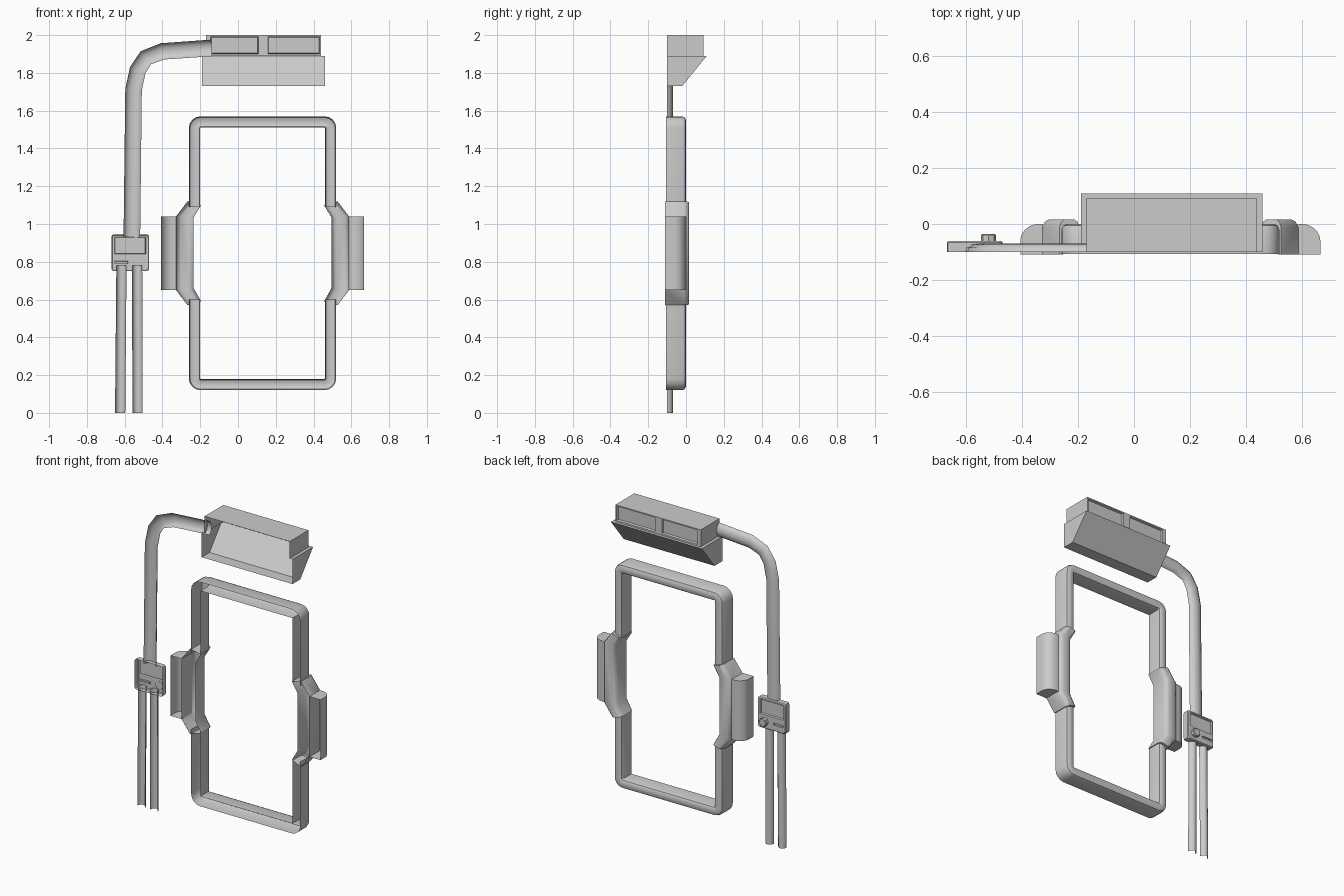
import bpy, bmesh, math
from mathutils import Vector

if "Cube" in bpy.data.objects:
    bpy.data.objects.remove(bpy.data.objects["Cube"])

CX = 0.13        # mirror axis of the door surround
WALL = -0.107    # open rear edge that sits on a wall


def loft(name, rings, closed=False, caps=(), windows=()):
    """Skin consecutive rings of points; windows are recessed panels in the +y face."""
    bm = bmesh.new()
    vr = [[bm.verts.new(p) for p in r] for r in rings]
    n = len(vr[0])
    for a, b in zip(vr, vr[1:]):
        for i in range(n if closed else n - 1):
            j = (i + 1) % n
            bm.faces.new((a[i], a[j], b[j], b[i]))
    for c in caps:
        bm.faces.new(vr[c])
    bmesh.ops.recalc_face_normals(bm, faces=bm.faces)
    for x0, x1, z0, z1, wall, rim, depth in windows:
        for co, no in (((x0, 0, 0), (1, 0, 0)), ((x1, 0, 0), (1, 0, 0)),
                       ((0, 0, z0), (0, 0, 1)), ((0, 0, z1), (0, 0, 1))):
            geom = bm.verts[:] + bm.edges[:] + bm.faces[:]
            bmesh.ops.bisect_plane(bm, geom=geom, plane_co=co, plane_no=no, dist=1e-5)
        pick = []
        for f in bm.faces:
            c = f.calc_center_median()
            if x0 < c.x < x1 and z0 < c.z < z1 and abs(c.y - wall) < 1e-3:
                pick.append(f)
        bmesh.ops.inset_region(bm, faces=pick, thickness=rim, use_boundary=True)
        for v in {v for f in pick for v in f.verts}:
            v.co.y -= depth
    return finish(name, bm)


def finish(name, bm):
    me = bpy.data.meshes.new(name)
    bm.to_mesh(me)
    bm.free()
    ob = bpy.data.objects.new(name, me)
    bpy.context.collection.objects.link(ob)
    bpy.ops.object.select_all(action='DESELECT')
    ob.select_set(True)
    bpy.context.view_layer.objects.active = ob
    bpy.ops.object.shade_smooth_by_angle(angle=math.radians(35))
    return ob


def rounded_rect(x0, x1, z0, z1, r, y, seg=4):
    pts = []
    for k, (cx, cz) in enumerate(((x1 - r, z1 - r), (x0 + r, z1 - r),
                                  (x0 + r, z0 + r), (x1 - r, z0 + r))):
        for i in range(seg + 1):
            a = math.pi / 2 * (k + i / seg)
            pts.append((cx + r * math.cos(a), y, cz + r * math.sin(a)))
    return pts


def conduit(name, path, half_width, y_back=-0.1, height=0.03, seg=6):
    """Half-round pipe, open towards the wall, along an (x, z) path."""
    pts = [Vector(p) for p in path]
    rings = []
    for i, p in enumerate(pts):
        t1 = (p - pts[max(i - 1, 0)]).normalized()
        t2 = (pts[min(i + 1, len(pts) - 1)] - p).normalized()
        t = (t1 + t2).normalized()
        n = Vector((-t.y, t.x))
        ring = []
        for k in range(seg + 1):
            a = math.pi * k / seg
            q = p + n * half_width * math.cos(a)
            ring.append((q.x, y_back + height * math.sin(a), q.y))
        rings.append(ring)
    return loft(name, rings)


# Door surround: hollow rounded channel, interrupted at the side bulges
profile = [(0, WALL), (0, -0.02), (0.006, -0.006), (0.02, 0), (0.045, 0),
           (0.055, -0.006), (0.06, -0.02), (0.06, -0.1)]
surround = loft("door_surround",
                [rounded_rect(-0.26 + d, 0.52 - d, 0.12 + d, 1.57 - d,
                              max(0.062 - d, 0.003), y) for d, y in profile], closed=True)
bm = bmesh.new()
bm.from_mesh(surround.data)
for z in (0.6, 1.09):
    bmesh.ops.bisect_plane(bm, geom=bm.verts[:] + bm.edges[:] + bm.faces[:],
                           plane_co=(0, 0, z), plane_no=(0, 0, 1))
bmesh.ops.delete(bm, geom=[f for f in bm.faces if 0.6 < f.calc_center_median().z < 1.09],
                 context='FACES')
bm.to_mesh(surround.data)
bm.free()

# Side bulges and rounded side housings, mirrored about the surround centre
outer = [(0.527, 1.12), (0.588, 1.04), (0.588, 0.65), (0.527, 0.57)]
inner = [(0.455, 1.1), (0.495, 1.035), (0.495, 0.66), (0.455, 0.59)]
section = [(0, -0.11), (0, -0.012), (0.1, 0.008), (0.25, 0.016), (0.75, 0.016),
           (0.9, 0.008), (1, -0.012), (1, -0.1)]
for side, s in (("right", 1), ("left", -1)):
    def mx(x):
        return CX + s * (x - CX)
    rings = [[(mx(o[0] + (i[0] - o[0]) * t), y, o[1] + (i[1] - o[1]) * t)
              for t, y in section] for o, i in zip(outer, inner)]
    loft("side_bulge_" + side, rings, caps=(0, -1))
    arc = [(0.585, -0.11), (0.585, 0)]
    arc += [(0.6 + 0.067 * math.sin(a), -0.06 + 0.06 * math.cos(a))
            for a in [math.pi / 2 * k / 6 for k in range(7)]]
    arc.append((0.667, -0.11))
    loft("side_housing_" + side, [[(mx(x), y, z) for x, y in arc] for z in (0.65, 1.04)],
         caps=(0, -1))

# Lamp housing above the door: sloped hood below, box with two recessed panels above
levels = [(-0.19, 0.46, -0.02, 1.73), (-0.19, 0.46, 0.11, 1.89),
          (-0.17, 0.44, 0.092, 1.89), (-0.17, 0.44, 0.092, 2.0)]
loft("lamp_housing",
     [[(x0, -0.1, z), (x0, yb, z), (x1, yb, z), (x1, -0.1, z)] for x0, x1, yb, z in levels],
     caps=(0, -1),
     windows=[(-0.145, 0.108, 1.9, 1.992, 0.092, 0.006, 0.012),
              (0.158, 0.432, 1.9, 1.992, 0.092, 0.006, 0.012)])

# Conduit from control box up to the lamp, and two lower conduits
conduit("upper_conduit", [(-0.562, 0.93), (-0.553, 1.71), (-0.531, 1.815), (-0.488, 1.88),
                          (-0.4, 1.914), (-0.14, 1.932)], 0.044)
conduit("lower_conduit_left", [(-0.624, 0), (-0.617, 0.78)], 0.027)
conduit("lower_conduit_right", [(-0.532, 0), (-0.534, 0.78)], 0.027)

# Control box with screen and slot recesses
loft("control_box",
     [rounded_rect(-0.67 + d, -0.47 - d, 0.75 + d, 0.945 - d, 0.012, y, 2)
      for d, y in ((0, -0.1), (0, -0.066), (0.005, -0.06))],
     closed=True, caps=(-1,),
     windows=[(-0.655, -0.488, 0.84, 0.932, -0.06, 0.005, 0.01),
              (-0.655, -0.583, 0.79, 0.804, -0.06, 0.002, 0.008)])

# Knob on the control box
loft("control_knob",
     [[(-0.521 + r * math.cos(math.pi / 4 * k), y, 0.797 + r * math.sin(math.pi / 4 * k))
       for k in range(8)] for r, y in ((0.027, -0.062), (0.027, -0.04), (0.023, -0.036))],
     closed=True, caps=(-1,))
